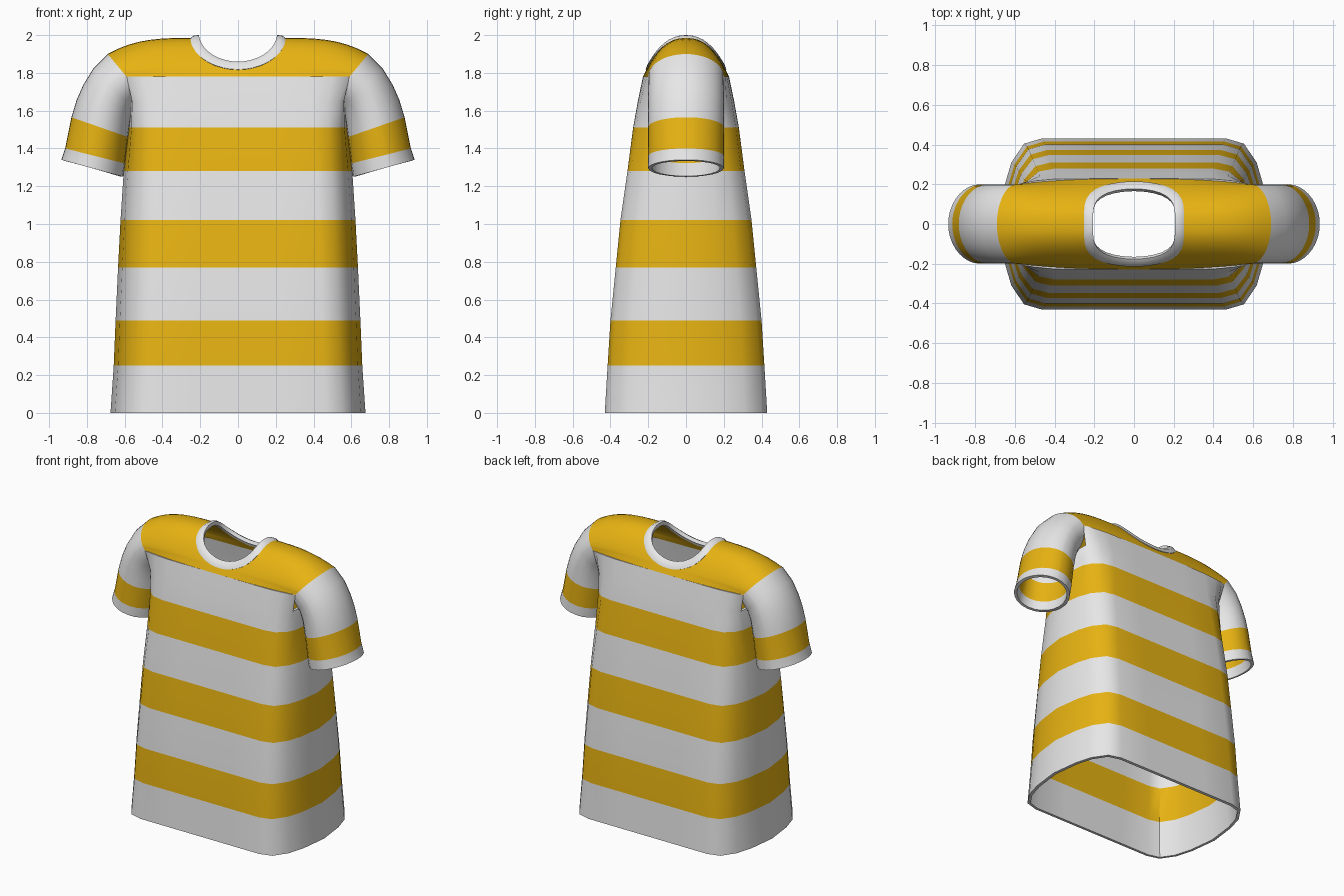
import bpy, bmesh, math
from mathutils import Vector

if "Cube" in bpy.data.objects:
    bpy.data.objects.remove(bpy.data.objects["Cube"])


def material(name, rgb):
    m = bpy.data.materials.new(name)
    m.diffuse_color = (*rgb, 1)
    m.use_nodes = True
    m.node_tree.nodes["Principled BSDF"].inputs["Base Color"].default_value = m.diffuse_color
    return m


WHITE = material("white cloth", (0.80, 0.80, 0.80))
YELLOW = material("mustard cloth", (0.80, 0.45, 0.006))


def lerp(a, b, t):
    return a + (b - a) * t


def cloth(name, rows, ref, thick, colour, closed=False, skip=None):
    """Skin rows of points, mirror in x and thicken inwards. colour(i) gives the slot."""
    bm = bmesh.new()
    grid = [[bm.verts.new(p) for p in row] for row in rows]
    n = len(grid[0])
    for i in range(len(grid) - 1):
        for j in range(n if closed else n - 1):
            k = (j + 1) % n
            if skip and skip(i, j):
                continue
            f = bm.faces.new((grid[i][j], grid[i][k], grid[i + 1][k], grid[i + 1][j]))
            f.material_index = colour(i)
    bmesh.ops.remove_doubles(bm, verts=bm.verts, dist=0.0005)
    bmesh.ops.recalc_face_normals(bm, faces=bm.faces)
    out = sum(f.normal.dot(f.calc_center_median() - Vector(ref)) * f.calc_area() for f in bm.faces)
    if out < 0:
        bmesh.ops.reverse_faces(bm, faces=bm.faces)
    me = bpy.data.meshes.new(name)
    bm.to_mesh(me)
    bm.free()
    me.materials.append(WHITE)
    me.materials.append(YELLOW)
    ob = bpy.data.objects.new(name, me)
    bpy.context.collection.objects.link(ob)
    mir = ob.modifiers.new("mirror", 'MIRROR')
    mir.merge_threshold = 0.001
    sol = ob.modifiers.new("thickness", 'SOLIDIFY')
    sol.thickness = thick
    sol.offset = -1
    bpy.ops.object.select_all(action='DESELECT')
    ob.select_set(True)
    bpy.context.view_layer.objects.active = ob
    bpy.ops.object.convert(target='MESH')
    bpy.ops.object.shade_smooth_by_angle(angle=math.radians(40))
    return ob


# Torso: half rings (height, half width, half depth, squareness)
RINGS = [(0, .675, .43, 0), (.25, .658, .415, 0), (.49, .648, .40, 0),
         (.77, .635, .372, 0), (1.02, .622, .347, 0), (1.28, .605, .31, 0),
         (1.51, .578, .28, .3), (1.65, .568, .255, .65), (1.78, .59, .228, 1)]
ROUND = [(0, 1), (.35, 1), (.69, 1), (.82, .94), (.915, .72), (.965, .45), (1, 0)]
SQUARE = [(0, 1), (.35, 1), (.69, .99), (.85, .95), (.95, .91), (1, .87), (1, 0)]


def half_ring(z, hx, hy, k):
    pts = [(lerp(a[0], b[0], k) * hx, lerp(a[1], b[1], k) * hy) for a, b in zip(ROUND, SQUARE)]
    return [(x, -y, z) for x, y in pts] + [(x, y, z) for x, y in pts[-2::-1]]


cloth("torso", [half_ring(*r) for r in RINGS], (0, 0, .9), .02,
      lambda i: 1 if i in (1, 3, 5) else 0,
      skip=lambda i, j: i == 7 and j in (5, 6))      # arm holes

# Shoulder yoke: rows run from the neck edge to the sleeve seam
STEPS = [0, .195, .205, .23, .30, .40, .52, .65, .78, .88, .95, .985, 1]
ARCH = [(s, -1) for s in STEPS] + [(s, 1) for s in STEPS[-2::-1]]


def neck_point(s, side):
    z = 1.78 + .205 * s
    x = .25 * math.sqrt(max(0, 1 - ((2 - z) / .18) ** 2)) if s > .196 else 0
    return Vector((x, side * .228 * (1 - s) ** .42, z))


def seam_point(s, side):
    return Vector((.59 + .10 * s, side * .2 * math.sqrt(1 - s * s), 1.78 + .12 * s))


def yoke_row(s, side):
    a, b = neck_point(s, side), seam_point(s, side)
    row = []
    for i in range(9):
        f = i / 8
        row.append((lerp(a.x, b.x, f), lerp(a.y, b.y, f ** 2.5), lerp(a.z, b.z, f ** 3)))
    return row


cloth("shoulder_yoke", [yoke_row(*t) for t in ARCH], (.35, 0, 1.7), .02, lambda i: 1)

# Collar band: follows the neck edge and rises towards the opening
collar = []
for s, side in ARCH:
    if s < .19:
        continue
    p = neck_point(s, side)
    inner = Vector((p.x * .83, p.y * .85, 2.0 - (1.985 - p.z) * .85))
    mid = (p + inner) / 2 + Vector((p.x * .02, p.y * .05, .006))
    collar.append([p + Vector((p.x * .02, p.y * .03, -.002)), mid, inner])
cloth("collar", collar, (0, 0, 1.7), .025, lambda i: 0)

# Sleeves: (outer x, z, inner x, z) rings, the first one lies on the yoke seam
UPPER = [(s, side * math.sqrt(1 - s * s)) for s, side in ARCH]
LOWER = [(math.cos(math.radians(a)), math.sin(math.radians(a))) for a in range(105, 270, 15)]
SECTION = UPPER + LOWER
SLEEVE = [(.765, 1.825, .552, 1.61), (.82, 1.735, .567, 1.56), (.855, 1.655, .574, 1.51),
          (.882, 1.565, .581, 1.46), (.915, 1.40, .598, 1.32), (.935, 1.34, .608, 1.25)]
rings = [[(.59 + (.10 if c > 0 else .05) * c, .2 * w, 1.78 + (.12 if c > 0 else .14) * c)
          for c, w in SECTION]]
for ox, oz, ix, iz in SLEEVE:
    rings.append([((ox + ix) / 2 + c * (ox - ix) / 2, .2 * w, (oz + iz) / 2 + c * (oz - iz) / 2)
                  for c, w in SECTION])
cloth("sleeves", rings, (.72, 0, 1.5), .02, lambda i: 1 if i == 4 else 0, closed=True)
